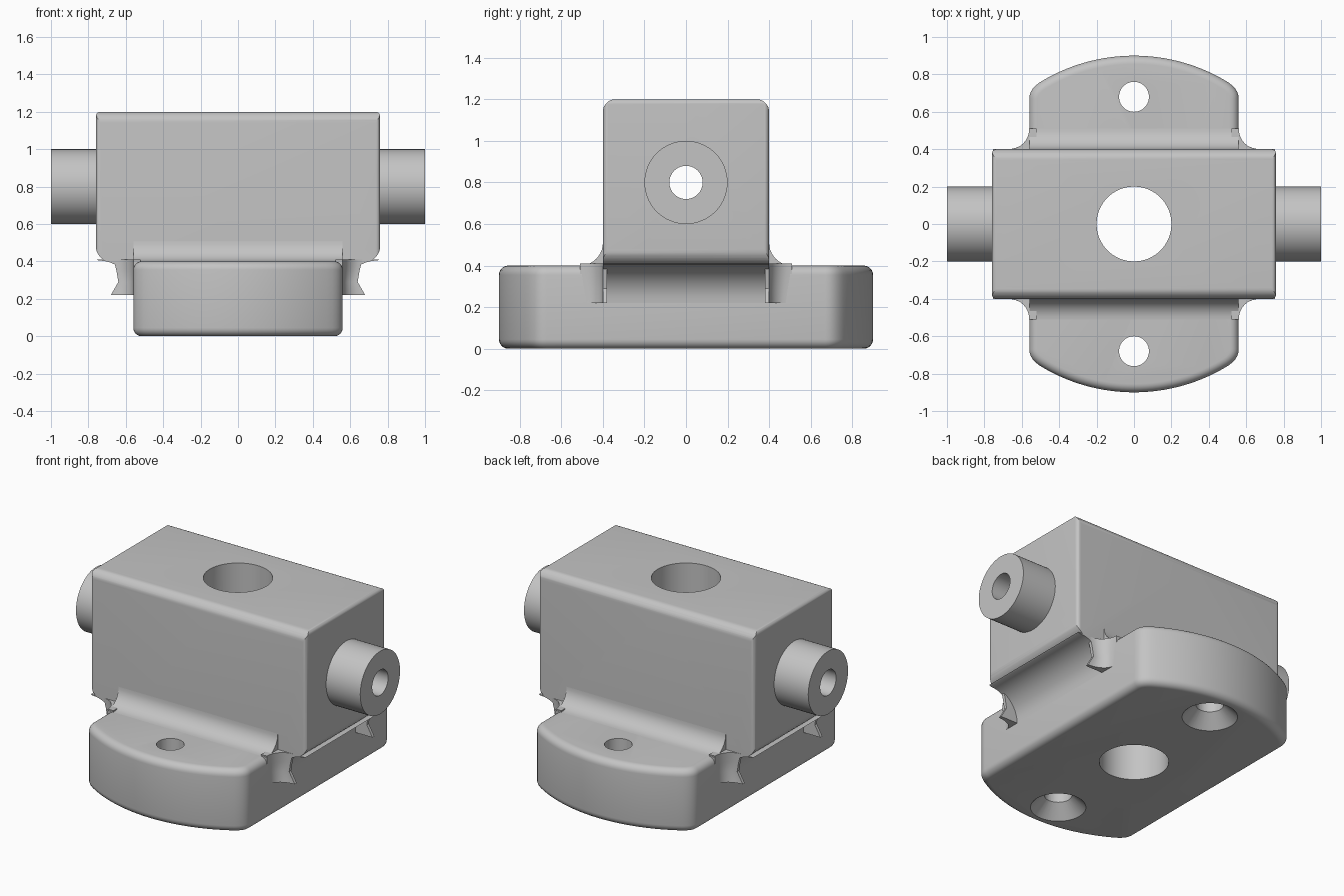
import bpy, bmesh, math
from mathutils import Vector

cube = bpy.data.objects.get("Cube")
if cube:
    bpy.data.objects.remove(cube)

grey = bpy.data.materials.new("plain_grey")
grey.use_nodes = True
colour = (0.55, 0.55, 0.55, 1)
grey.diffuse_color = colour
grey.node_tree.nodes["Principled BSDF"].inputs["Base Color"].default_value = colour


def arc(cx, cy, r, a0, a1, n=10):
    steps = [math.radians(a0 + (a1 - a0) * i / n) for i in range(n + 1)]
    return [(cx + r * math.cos(a), cy + r * math.sin(a)) for a in steps]


def rounded_box(half, low, high, r_low, r_high):
    """Rectangle profile with separate radii for its lower and upper corners."""
    pts = []
    for side, v, r, a in ((1, low, r_low, -90), (1, high, r_high, 0),
                          (-1, high, r_high, 90), (-1, low, r_low, 180)):
        if r:
            pts += arc(side * (half - r), v + (r if v == low else -r), r, a, a + 90, 8)
        else:
            pts.append((side * half, v))
    return pts


def finish(name, bm):
    bmesh.ops.recalc_face_normals(bm, faces=bm.faces)
    mesh = bpy.data.meshes.new(name)
    bm.to_mesh(mesh)
    bm.free()
    mesh.materials.append(grey)
    obj = bpy.data.objects.new(name, mesh)
    bpy.context.collection.objects.link(obj)
    return obj


def prism(name, profile, axis, start, end, bevel=0):
    """Extrude a 2D profile along an axis, optionally rounding the cap edges."""
    place = {"x": lambda u, v, w: (w, u, v),
             "y": lambda u, v, w: (u, w, v),
             "z": lambda u, v, w: (u, v, w)}[axis]
    bm = bmesh.new()
    rings = [[bm.verts.new(place(u, v, w)) for u, v in profile] for w in (start, end)]
    n = len(profile)
    caps = [bm.faces.new(ring) for ring in rings]
    for i in range(n):
        j = (i + 1) % n
        bm.faces.new((rings[0][i], rings[0][j], rings[1][j], rings[1][i]))
    bmesh.ops.recalc_face_normals(bm, faces=bm.faces)
    if bevel:
        edges = [e for f in caps for e in f.edges]
        bmesh.ops.bevel(bm, geom=edges, offset=bevel, segments=6, profile=0.5,
                        affect="EDGES", clamp_overlap=True)
    return finish(name, bm)


def circle(r, cx=0, cy=0):
    return arc(cx, cy, r, 0, 360, 64)[:-1]


def combine(target, tools, operation):
    """Apply boolean tools and bake the outcome into the target."""
    for tool in tools:
        mod = target.modifiers.new("cut", "BOOLEAN")
        mod.operation, mod.object, mod.solver = operation, tool, "EXACT"
        tool.hide_render = True
    graph = bpy.context.evaluated_depsgraph_get()
    mesh = bpy.data.meshes.new_from_object(target.evaluated_get(graph))
    target.modifiers.clear()
    target.data = mesh


parts = []

# Base flange with curved ends and softened corners
hw, shoulder, tip = 0.56, 0.72, 0.9
rise = tip - shoulder
R = (hw * hw + rise * rise) / (2 * rise)
sweep = math.degrees(math.asin(hw / R)) - 4
end_arc = arc(0, tip - R, R, 90 - sweep, 90 + sweep, 32)
corner = Vector((hw, shoulder))
p0, p2 = Vector((hw, shoulder - 0.05)), Vector(end_arc[0])
soft = [tuple(p0 * (1 - t) ** 2 + corner * 2 * t * (1 - t) + p2 * t * t)
        for t in (0, 0.2, 0.4, 0.6, 0.8)]
half = soft + end_arc + [(-x, y) for x, y in reversed(soft)]
outline = half + [(-x, -y) for x, y in half]
base = prism("base_flange", outline, "z", 0, 0.4, 0.045)
parts.append(base)

# Body block shaped by three crossing rounded profiles
body = prism("body_block", rounded_box(0.76, 0.4, 1.2, 0.08, 0.025), "y", -0.4, 0.4)
shapers = [prism("shaper_side", rounded_box(0.4, 0.3, 1.2, 0, 0.06), "x", -1, 1),
           prism("shaper_top", rounded_box(0.76, -0.4, 0.4, 0.025, 0.025), "z", 0, 2)]
combine(body, shapers, "INTERSECT")
parts.append(body)

# Side bosses, coves under the overhang, front and back fillets
for s, side in ((1, "left"), (-1, "right")):
    parts.append(prism(side + "_boss", circle(0.2, 0, 0.8), "x", s * 0.7, s))
    cove = [(0.5, 0.22)] + arc(0.745, 0.22, 0.185, 180, 90) + [(0.755, 0.41), (0.5, 0.41)]
    parts.append(prism(side + "_cove", [(s * x, z) for x, z in cove], "y", -0.4, 0.4))
    end = "back" if s > 0 else "front"
    fillet = arc(0.51, 0.51, 0.11, 180, 270) + [(0.51, 0.36), (0.38, 0.36), (0.38, 0.51)]
    parts.append(prism(end + "_fillet", [(s * y, z) for y, z in fillet], "x", -hw, hw))

# Flared corner gussets between base wall and body
for sx in (1, -1):
    for sy in (1, -1):
        bm = bmesh.new()
        rings = []
        for z, a, b in ((0.22, 0.12, 0.08), (0.29, 0.08, 0.09), (0.35, 0.09, 0.1), (0.41, 0.105, 0.11)):
            pts = [(hw + a * (1 + math.cos(t)), 0.4 + b * (1 + math.sin(t)))
                   for t in [math.pi * (1 + i / 16) for i in range(9)]]
            pts += [(hw + a, 0.38), (hw - 0.04, 0.38), (hw - 0.04, 0.4 + b)]
            rings.append([bm.verts.new((sx * x, sy * y, z)) for x, y in pts])
        bm.faces.new(rings[0])
        bm.faces.new(rings[-1])
        for low, high in zip(rings, rings[1:]):
            for i in range(len(low)):
                j = (i + 1) % len(low)
                bm.faces.new((low[i], low[j], high[j], high[i]))
        parts.append(finish("corner_gusset", bm))

# Vertical bore, cross bore and countersunk screw holes
main_bore = prism("cutter_main_bore", circle(0.2), "z", -1, 2)
cross_bore = prism("cutter_cross_bore", circle(0.08, 0, 0.8), "x", -2, 2)
screw_cutters = []
for y in (-0.68, 0.68):
    screw_cutters.append(prism("cutter_screw", circle(0.08, 0, y), "z", -1, 1))
    bm = bmesh.new()
    bmesh.ops.create_cone(bm, cap_ends=True, segments=64, radius1=0.18, radius2=0.07, depth=0.11)
    bmesh.ops.translate(bm, verts=bm.verts, vec=(0, y, 0.035))
    screw_cutters.append(finish("cutter_countersink", bm))
combine(base, [main_bore] + screw_cutters, "DIFFERENCE")
combine(body, [main_bore, cross_bore], "DIFFERENCE")
for part in parts:
    if part.name.endswith("_boss"):
        combine(part, [cross_bore], "DIFFERENCE")

for tool in shapers + screw_cutters + [main_bore, cross_bore]:
    bpy.data.objects.remove(tool)

# Smooth curved faces while keeping crisp edges
bpy.ops.object.select_all(action="DESELECT")
for part in parts:
    part.select_set(True)
bpy.context.view_layer.objects.active = base
bpy.ops.object.shade_smooth_by_angle(angle=math.radians(30))
